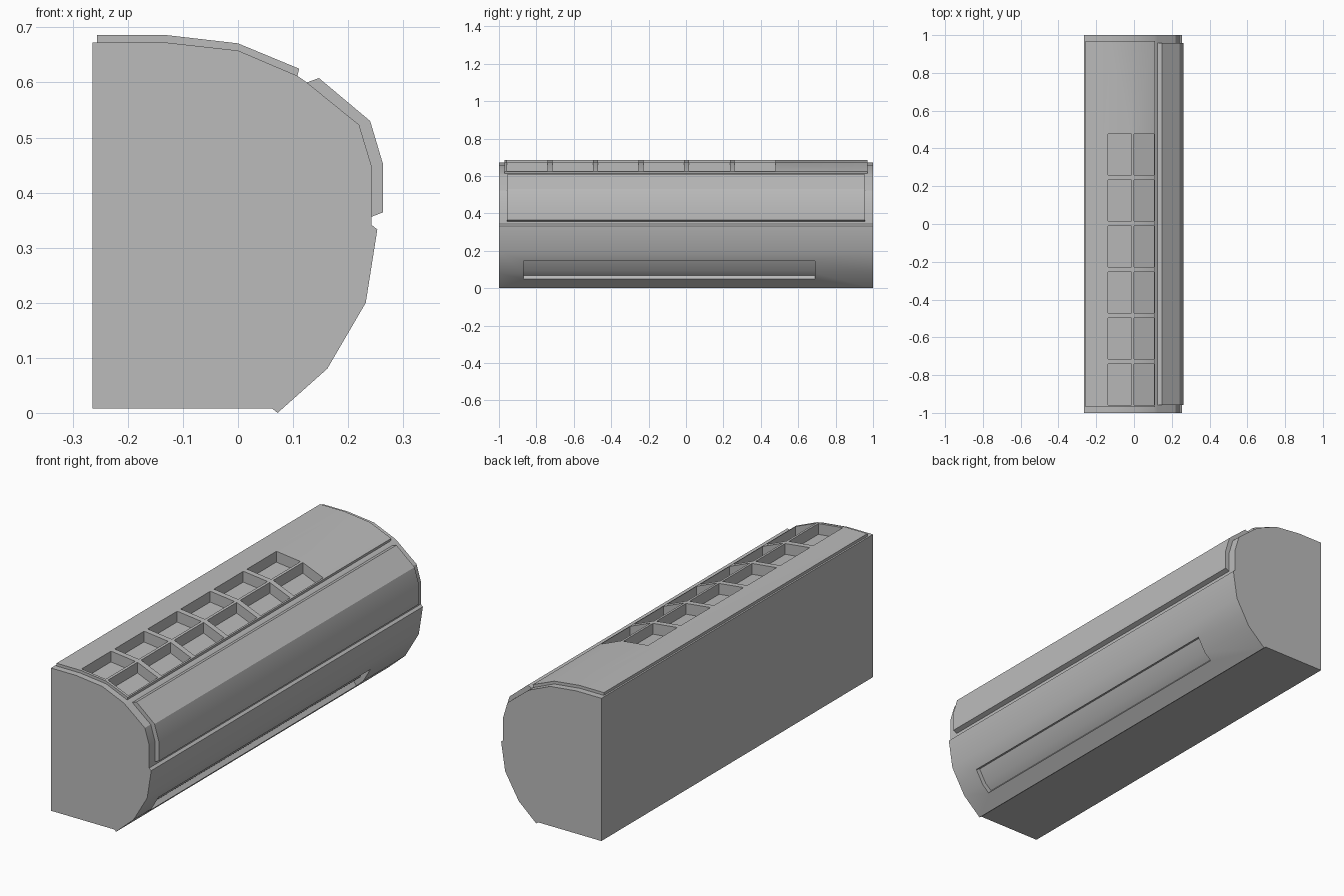
import bpy
import bmesh
import math

if "Cube" in bpy.data.objects:
    bpy.data.objects.remove(bpy.data.objects["Cube"])

grey = bpy.data.materials.new("plain grey")
grey.diffuse_color = (0.5, 0.5, 0.5, 1)
grey.use_nodes = True
grey.node_tree.nodes["Principled BSDF"].inputs["Base Color"].default_value = grey.diffuse_color


def prisms(name, parts):
    """One object from (xz profile, y start, y end) prisms."""
    bm = bmesh.new()
    for profile, y0, y1 in parts:
        a = [bm.verts.new((x, y0, z)) for x, z in profile]
        b = [bm.verts.new((x, y1, z)) for x, z in profile]
        n = len(a)
        bm.faces.new(a)
        bm.faces.new(b[::-1])
        for i in range(n):
            j = (i + 1) % n
            bm.faces.new((a[j], a[i], b[i], b[j]))
    bmesh.ops.recalc_face_normals(bm, faces=bm.faces)
    mesh = bpy.data.meshes.new(name)
    bm.to_mesh(mesh)
    bm.free()
    mesh.materials.append(grey)
    ob = bpy.data.objects.new(name, mesh)
    bpy.context.collection.objects.link(ob)
    return ob


def select(ob):
    bpy.ops.object.select_all(action='DESELECT')
    ob.select_set(True)
    bpy.context.view_layer.objects.active = ob


def cut(ob, cutter):
    mod = ob.modifiers.new("cut", 'BOOLEAN')
    mod.object = cutter
    mod.operation = 'DIFFERENCE'
    mod.solver = 'EXACT'
    select(ob)
    bpy.ops.object.modifier_apply(modifier=mod.name)


# Main housing
body = prisms("housing", [([
    (-0.264, 0.008), (0.062, 0.008), (0.072, 0.0), (0.162, 0.08),
    (0.232, 0.2), (0.253, 0.333), (0.242, 0.342), (0.242, 0.45),
    (0.22, 0.523), (0.125, 0.6), (0.108, 0.612), (0.0, 0.658),
    (-0.135, 0.673), (-0.264, 0.673)], -1, 1)])

# Raised top cover
top = prisms("top_cover", [([
    (-0.256, 0.673), (-0.135, 0.673), (0.0, 0.658), (0.108, 0.612),
    (0.111, 0.625), (0.0, 0.671), (-0.13, 0.686), (-0.256, 0.686)],
    -0.97, 0.97)])

# Raised front panel
front = prisms("front_panel", [([
    (0.125, 0.6), (0.147, 0.608), (0.24, 0.53), (0.263, 0.453),
    (0.263, 0.364), (0.242, 0.356), (0.242, 0.45), (0.22, 0.523)],
    -0.957, 0.957)])

# Two columns of six intake pockets in the top
left = [(-0.137, 0.636), (-0.012, 0.622), (-0.012, 0.8), (-0.137, 0.8)]
right = [(0.0, 0.621), (0.105, 0.577), (0.105, 0.8), (0.0, 0.8)]
pockets = []
for i in range(6):
    y = -0.957 + i * 0.2435
    pockets += [(left, y, y + 0.217), (right, y, y + 0.217)]
vent_cutter = prisms("vent_cutter", pockets)
cut(body, vent_cutter)
cut(top, vent_cutter)

# Shallow outlet recess low on the front
outlet_cutter = prisms("outlet_cutter", [([
    (0.1275, 0.05), (0.113, 0.067), (0.145, 0.094), (0.18, 0.155),
    (0.2, 0.145), (0.3, 0.1), (0.2, -0.02)], -0.87, 0.69)])
cut(body, outlet_cutter)

for cutter in (vent_cutter, outlet_cutter):
    bpy.data.objects.remove(cutter)

for ob in (body, top, front):
    select(ob)
    bpy.ops.object.shade_smooth_by_angle(angle=math.radians(32))
